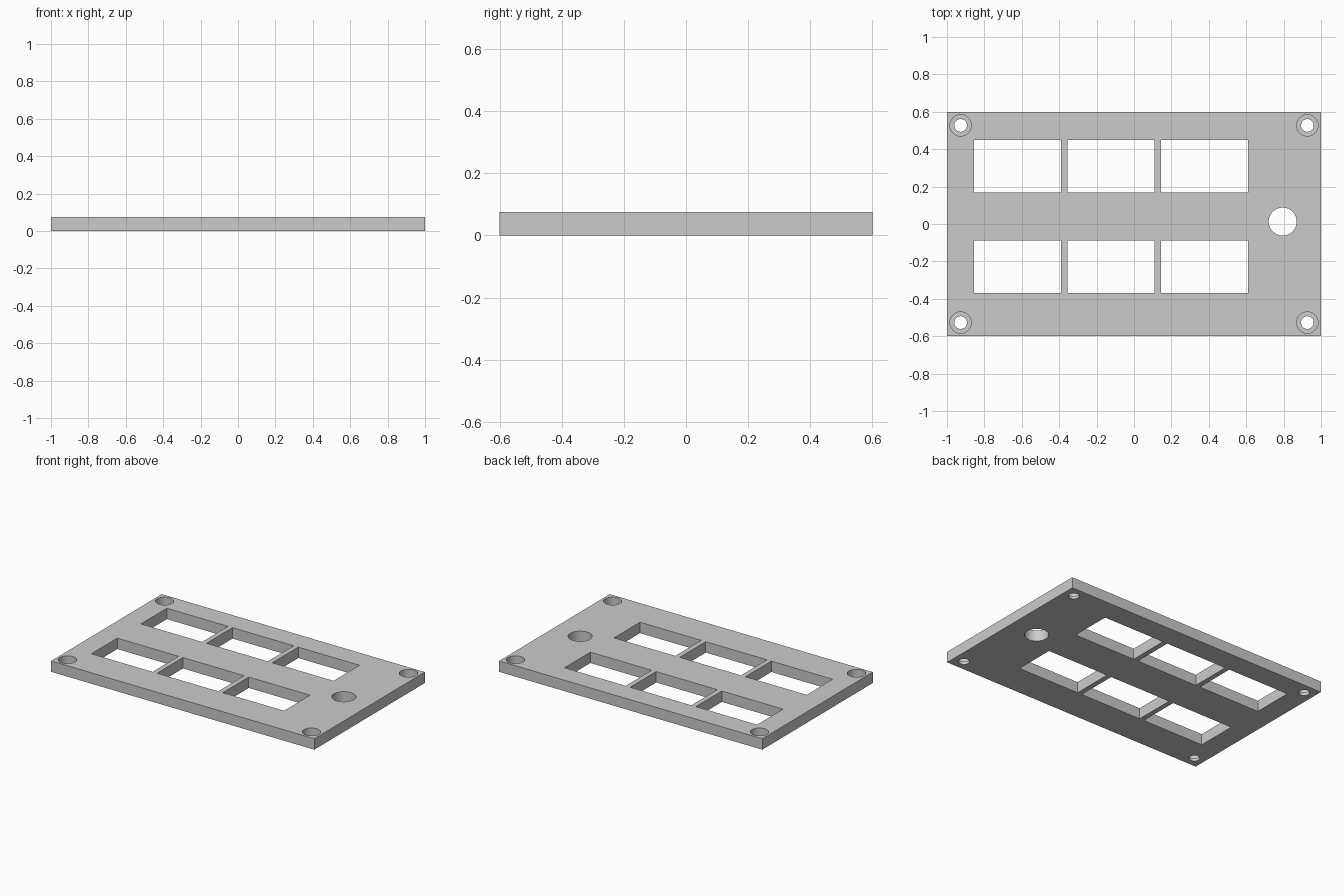
import bpy

if "Cube" in bpy.data.objects:
    bpy.data.objects.remove(bpy.data.objects["Cube"])

T = 0.075  # plate thickness


def box(name, x0, x1, y0, y1, z0, z1):
    bpy.ops.mesh.primitive_cube_add(size=1, location=((x0 + x1) / 2, (y0 + y1) / 2, (z0 + z1) / 2))
    ob = bpy.context.object
    ob.name = name
    ob.scale = (x1 - x0, y1 - y0, z1 - z0)
    bpy.ops.object.transform_apply(location=True, rotation=False, scale=True)
    return ob


def cyl(name, x, y, r, z0, z1):
    bpy.ops.mesh.primitive_cylinder_add(vertices=64, radius=r, depth=z1 - z0, location=(x, y, (z0 + z1) / 2))
    bpy.context.object.name = name
    return bpy.context.object


def cut(target, cutter):
    mod = target.modifiers.new(cutter.name, 'BOOLEAN')
    mod.operation = 'DIFFERENCE'
    mod.solver = 'EXACT'
    mod.object = cutter
    bpy.context.view_layer.objects.active = target
    bpy.ops.object.modifier_apply(modifier=mod.name)
    bpy.data.objects.remove(cutter)


# Base plate
plate = box("panel_plate", -1, 1, -0.6, 0.6, 0, T)

# Two rows of three rectangular windows
for y0 in (-0.37, 0.168):
    for x0 in (-0.855, -0.356, 0.144):
        cut(plate, box("window_cutter", x0, x0 + 0.465, y0, y0 + 0.281, -0.1, 0.2))

# Round side hole
cut(plate, cyl("round_hole_cutter", 0.795, 0.013, 0.075, -0.1, 0.2))

# Counterbored corner screw holes
for sx in (-1, 1):
    for sy in (-1, 1):
        cut(plate, cyl("screw_hole_cutter", sx * 0.927, sy * 0.527, 0.034, -0.1, 0.2))
        cut(plate, cyl("counterbore_cutter", sx * 0.927, sy * 0.527, 0.057, 0.02, 0.2))

# Smooth hole walls, crisp edges
bpy.ops.object.select_all(action='DESELECT')
plate.select_set(True)
bpy.context.view_layer.objects.active = plate
bpy.ops.object.shade_smooth_by_angle()
